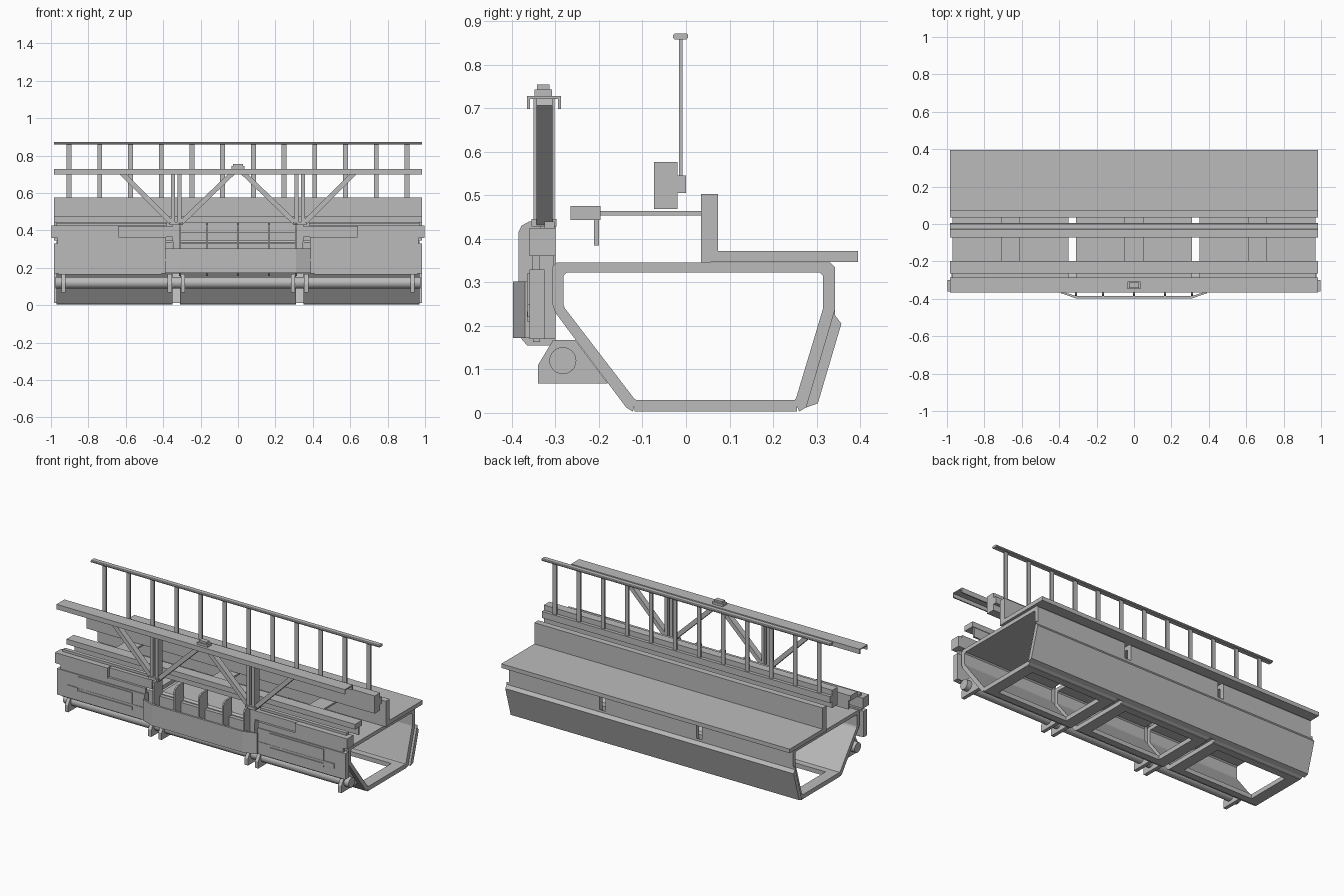
import bpy, bmesh, math
from mathutils import Vector, Matrix

if "Cube" in bpy.data.objects:
    bpy.data.objects.remove(bpy.data.objects["Cube"], do_unlink=True)

grey = bpy.data.materials.new("plain_grey")
grey.use_nodes = True
COLOUR = (0.5, 0.5, 0.5, 1)
grey.diffuse_color = COLOUR
grey.node_tree.nodes["Principled BSDF"].inputs["Base Color"].default_value = COLOUR


def finish(name, bm):
    bmesh.ops.recalc_face_normals(bm, faces=bm.faces)
    mesh = bpy.data.meshes.new(name)
    bm.to_mesh(mesh)
    bm.free()
    mesh.materials.append(grey)
    obj = bpy.data.objects.new(name, mesh)
    bpy.context.collection.objects.link(obj)
    return obj


def add_box(bm, x0, x1, y0, y1, z0, z1):
    centre = Vector((x0 + x1, y0 + y1, z0 + z1)) / 2
    size = Matrix.Diagonal((x1 - x0, y1 - y0, z1 - z0, 1))
    bmesh.ops.create_cube(bm, size=1, matrix=Matrix.Translation(centre) @ size)


def box(name, *limits):
    bm = bmesh.new()
    add_box(bm, *limits)
    return finish(name, bm)


def prism(name, points, start, end, place):
    """Extrude a flat outline; place maps (u, v, depth) to x, y, z."""
    bm = bmesh.new()
    a = [bm.verts.new(place(u, v, start)) for u, v in points]
    b = [bm.verts.new(place(u, v, end)) for u, v in points]
    bm.faces.new(a)
    bm.faces.new(b)
    for i in range(len(a)):
        j = (i + 1) % len(a)
        bm.faces.new((a[i], a[j], b[j], b[i]))
    return finish(name, bm)


def along_x(u, v, d):
    return (d, u, v)


def along_y(u, v, d):
    return (u, d, v)


def along_z(u, v, d):
    return (u, v, d)


# Hollow hull segments: tube walls plus a framed opening in the floor
OUTER = [(-.122, .003), (-.137, .012), (-.3, .23), (-.307, .25), (-.307, .335), (-.297, .345),
         (.332, .345), (.342, .335), (.342, .24), (.275, .012), (.26, .003)]
INNER = [(-.115, .03), (-.12, .034), (-.278, .24), (-.282, .25), (-.282, .315), (-.275, .322),
         (.308, .322), (.315, .315), (.315, .24), (.253, .034), (.25, .03)]


def hull_segment(name, x0, x1):
    bm = bmesh.new()
    rings = [[bm.verts.new((x, y, z)) for y, z in prof]
             for x in (x0, x1) for prof in (OUTER, INNER)]
    o0, i0, o1, i1 = rings
    for k in range(len(OUTER) - 1):
        n = k + 1
        bm.faces.new((o0[k], o0[n], o1[n], o1[k]))
        bm.faces.new((i0[k], i0[n], i1[n], i1[k]))
        bm.faces.new((o0[k], o0[n], i0[n], i0[k]))
        bm.faces.new((o1[k], o1[n], i1[n], i1[k]))
    for xa, xb in ((x0, x0 + .07), (x1 - .07, x1)):
        add_box(bm, xa, xb, -.118, .255, .003, .03)
    for ya, yb in ((-.118, -.075), (.21, .255)):
        add_box(bm, x0 + .07, x1 - .07, ya, yb, .003, .03)
    finish(name, bm)


for label, x0, x1 in (("right", -.97, -.35), ("middle", -.31, .31), ("left", .35, .97)):
    hull_segment("hull_" + label, x0, x1)

# Rear skirt and deck with its upright
L = .985
prism("rear_skirt", [(.342, .225), (.357, .205), (.303, .022), (.275, .012), (.342, .24)],
      -L, L, along_x)
prism("rear_deck", [(.035, .345), (.073, .347), (.395, .347), (.395, .372), (.073, .372),
                    (.073, .503), (.035, .503)], -L, L, along_x)

# Railing: beam, posts, top rail
box("railing_beam", -L, L, -.073, -.02, .468, .577)
box("railing_beam_ledge", -L, L, -.02, 0, .505, .545)
prism("railing_top", [(-.03, .862), (-.026, .858), (.001, .858), (.005, .862), (.005, .868),
                      (.001, .872), (-.026, .872), (-.03, .868)], -L, L, along_x)
for i in range(12):
    x = -.903 + i * .1642
    box("railing_post", x - .013, x + .013, -.016, -.008, .54, .86)

# Walkway beam carried on flat arms
box("walkway_beam", -L, L, -.265, -.197, .443, .475)
box("walkway_lip", -.97, .97, -.211, -.2, .385, .443)
for x in (-.66, 0, .66):
    box("walkway_arm", x - .05, x + .05, -.2, .036, .453, .464)

# Top channel of the truss, with a stepped cap
prism("truss_channel", [(-.365, .698), (-.358, .698), (-.358, .721), (-.294, .721),
                        (-.294, .698), (-.287, .698), (-.287, .728), (-.365, .728)],
      -L, L, along_x)
box("cap_base", -.036, .036, -.348, -.308, .728, .743)
box("cap_top", -.026, .026, -.342, -.314, .743, .755)


# Diagonal brace as a slanted bar in the front plane
def brace(name, x0, z0, x1, z1, half=.013):
    side = Vector((z0 - z1, x1 - x0)).normalized() * half
    a, b = Vector((x0, z0)), Vector((x1, z1))
    prism(name, [tuple(p) for p in (a + side, b + side, b - side, a - side)],
          -.343, -.307, along_y)


PANEL = [(.39, .17), (L, .17), (L, .33), (.39, .33)]
for s, side in ((1, "left"), (-1, "right")):
    def sbox(name, x0, x1, *rest):
        box(side + "_" + name, *sorted((s * x0, s * x1)), *rest)

    # Truss posts, braces and foot brackets
    sbox("truss_post_inner", .303, .323, -.35, -.302, .43, .722)
    sbox("truss_post_outer", .337, .357, -.35, -.302, .43, .722)
    sbox("truss_foot", .295, .365, -.355, -.298, .428, .446)
    sbox("truss_foot_block", .31, .35, -.335, -.305, .34, .43)
    sbox("truss_column", .313, .347, -.335, -.3, .17, .34)
    brace(side + "_brace_outer", s * .355, .44, s * .63, .715)
    brace(side + "_brace_inner", s * .305, .44, s * .02, .715)

    # Front side panel with raised plates
    sbox("front_panel", .385, L, -.36, -.325, .17, .33)
    sbox("front_panel_foot", .41, .96, -.352, -.335, .163, .17)
    sbox("panel_plate_upper", .47, .84, -.365, -.36, .25, .32)
    sbox("panel_plate_lower", .47, .84, -.365, -.36, .21, .233)
    sbox("panel_strip", .39, .91, -.363, -.36, .235, .248)
    sbox("panel_plate_end", .84, .91, -.364, -.36, .22, .25)
    sbox("panel_ridge", .385, .965, -.354, -.336, .33, .365)

    # Upper box and the recessed bar it slides on
    sbox("upper_box", .64, .998, -.36, -.3, .36, .425)
    sbox("upper_bar", .35, .64, -.34, -.305, .365, .42)
    sbox("upper_rail", .38, .97, -.325, -.302, .425, .44)

    # Pipe brackets
    for x in (.295, .365, .933):
        prism(side + "_pipe_bracket", [(-.34, .068), (-.18, .068), (-.255, .168),
              (-.305, .168), (-.34, .11)], s * x - .011, s * x + .011, along_x)

# Front pipe
bm = bmesh.new()
turn = Matrix.Translation((0, -.283, .12)) @ Matrix.Rotation(math.pi / 2, 4, 'Y')
bmesh.ops.create_cone(bm, cap_ends=True, segments=24, radius1=.031, radius2=.031,
                      depth=1.95, matrix=turn)
pipe = finish("front_pipe", bm)
for face in pipe.data.polygons:
    face.use_smooth = len(face.vertices) == 4

# Centre shield with swept ends, and the ribs behind it
prism("centre_shield", [(-.39, -.37), (-.31, -.398), (.31, -.398), (.39, -.37),
                        (.39, -.36), (.31, -.385), (-.31, -.385), (-.39, -.36)],
      .172, .302, along_z)
for x in (-.31, -.165, 0, .165, .31):
    prism("centre_rib", [(-.365, .155), (-.385, .178), (-.385, .415), (-.378, .43),
                         (-.36, .44), (-.3, .44), (-.3, .155)], x - .005, x + .005, along_x)
box("centre_back_bar", -.31, .31, -.33, -.303, .2, .33)
